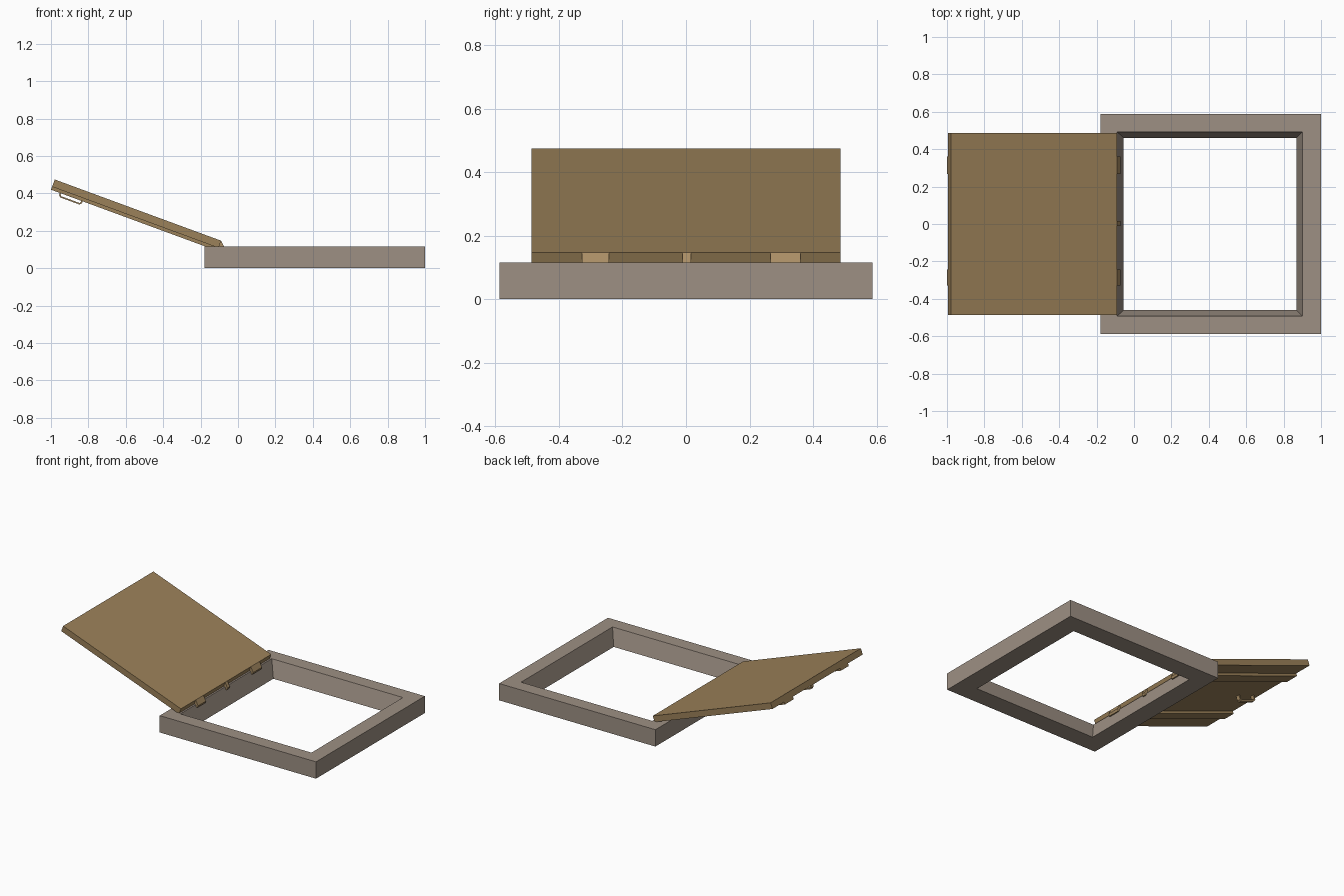
import bpy, bmesh
from math import sin, cos, radians

if "Cube" in bpy.data.objects:
    bpy.data.objects.remove(bpy.data.objects["Cube"])


def material(name, rgb):
    m = bpy.data.materials.new(name)
    m.diffuse_color = (*rgb, 1)
    m.use_nodes = True
    m.node_tree.nodes["Principled BSDF"].inputs["Base Color"].default_value = m.diffuse_color
    return m


STONE = material("stone_grey", (0.34, 0.28, 0.23))
WOOD = material("wood", (0.33, 0.22, 0.10))
PALE = material("pale_wood", (0.40, 0.27, 0.13))


def finish(name, bm, mat):
    bmesh.ops.recalc_face_normals(bm, faces=bm.faces)
    me = bpy.data.meshes.new(name)
    bm.to_mesh(me)
    bm.free()
    me.materials.append(mat)
    ob = bpy.data.objects.new(name, me)
    bpy.context.collection.objects.link(ob)
    return ob


# Square surround: four rings (outer bottom, outer top, inner top, inner bottom)
def rect(x0, x1, y, z):
    return [(x0, -y, z), (x1, -y, z), (x1, y, z), (x0, y, z)]


bm = bmesh.new()
rings = [[bm.verts.new(p) for p in r] for r in (
    rect(-0.18, 1.0, 0.587, 0.0), rect(-0.18, 1.0, 0.587, 0.115),
    rect(-0.09, 0.90, 0.493, 0.115), rect(-0.055, 0.868, 0.46, 0.0))]
for k in range(4):
    a, b = rings[k], rings[(k + 1) % 4]
    for i in range(4):
        j = (i + 1) % 4
        bm.faces.new((a[i], a[j], b[j], b[i]))
finish("frame", bm, STONE)

# Lid parts use tilted coordinates: u along the slope, v normal to it,
# with the origin at the lid's upper hinge edge
TILT = radians(20.2)
C, S = cos(TILT), sin(TILT)


def lid_part(name, profile, y0, y1, mat=WOOD):
    bm = bmesh.new()
    face = bm.faces.new([bm.verts.new((-0.09 + u * C + v * S, y0,
                                       0.147 - u * S + v * C))
                         for u, v in profile])
    out = bmesh.ops.extrude_face_region(bm, geom=[face])
    verts = [g for g in out["geom"] if isinstance(g, bmesh.types.BMVert)]
    bmesh.ops.translate(bm, verts=verts, vec=(0, y1 - y0, 0))
    return finish(name, bm, mat)


L, T, B = -0.948, -0.041, -0.058

# Lid panel
lid_part("lid_panel", [(0, 0), (0, T), (L, T), (L, 0)], -0.487, 0.487)

# Two long battens under the lid, and hinge knuckles at its lower edge
strips = [("near", -0.328, -0.243), ("far", 0.266, 0.361)]
for n, y0, y1 in strips:
    lid_part("batten_" + n, [(0, T), (0, B), (L, B), (L, T)], y0, y1)
for n, y0, y1 in strips + [("middle", -0.011, 0.015)]:
    lid_part("hinge_" + n, [(0, 0), (0.029, -0.027), (0.029, -0.042), (0, B)],
             y0, y1, PALE)

# Thin loop handle under the free end
lid_part("handle", [
    (-0.898, T), (-0.898, -0.070), (-0.888, -0.080), (-0.778, -0.080),
    (-0.768, -0.070), (-0.768, T), (-0.776, T), (-0.776, -0.066),
    (-0.781, -0.072), (-0.885, -0.072), (-0.890, -0.066), (-0.890, T)],
    -0.011, 0.015, PALE)
